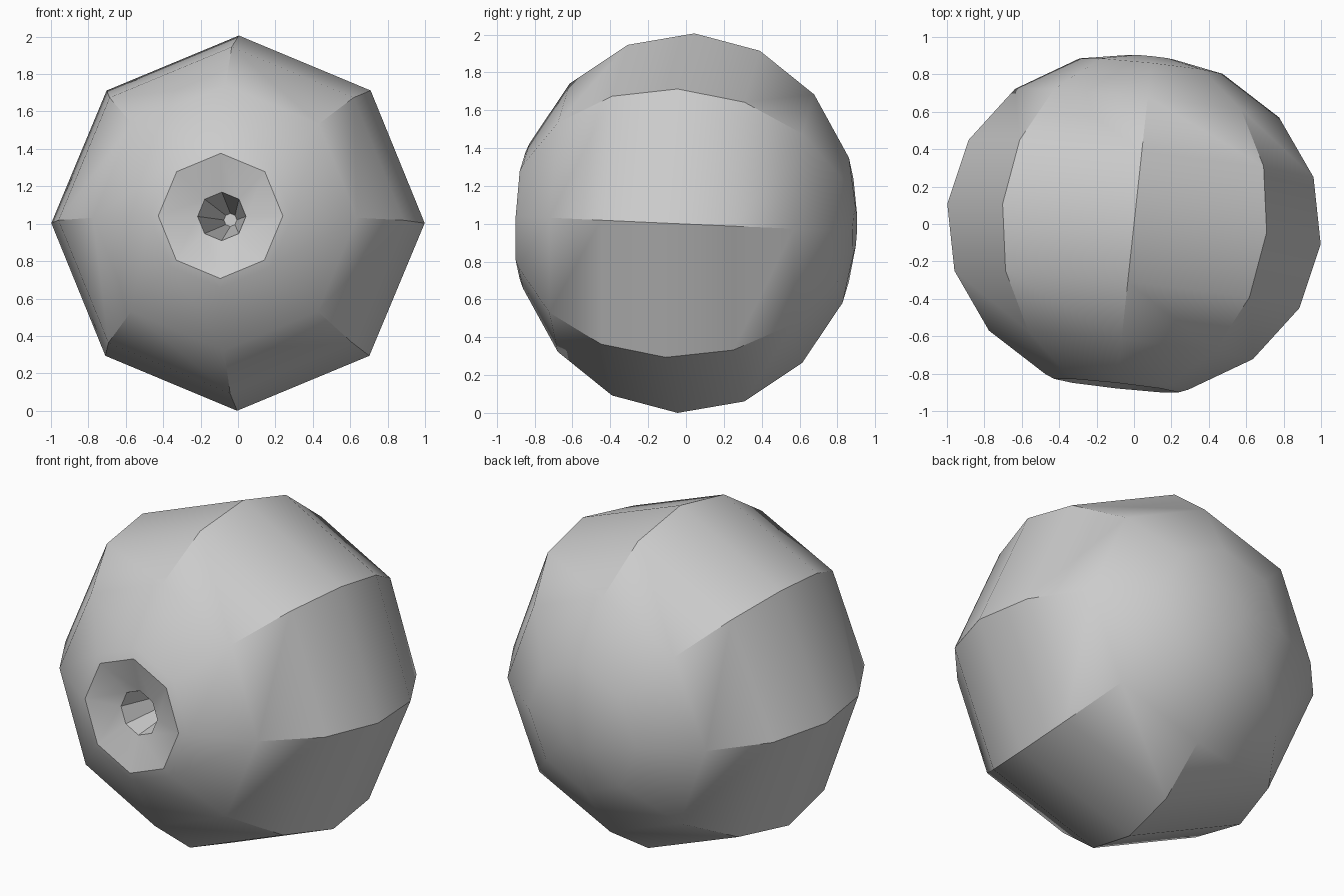
import bpy
import bmesh
import math
from mathutils import Matrix, Vector

cube = bpy.data.objects.get("Cube")
if cube:
    bpy.data.objects.remove(cube, do_unlink=True)

SIDES = 8
RADIUS = 1.004
DEPTH = 0.92   # squash along the bore axis

grey = bpy.data.materials.new("plain_grey")
grey.use_nodes = True
colour = (0.6, 0.6, 0.6, 1)
grey.diffuse_color = colour
grey.node_tree.nodes["Principled BSDF"].inputs["Base Color"].default_value = colour

# Profile as (axial, radius): tapered bore, dished front rim, round shell, flat back
profile = [(-0.38, 0.035), (-0.81, 0.13), (-0.87, 0.335)]
for step in range(-3, 4):
    angle = step * math.pi / 8
    profile.append((DEPTH * math.sin(angle), RADIUS * math.cos(angle)))
profile.append((0.898, 0.117))

# Turn the profile around the y axis
bm = bmesh.new()
rings = []
for axial, radius in profile:
    ring = []
    for i in range(SIDES):
        a = math.tau * i / SIDES
        ring.append(bm.verts.new((radius * math.cos(a), axial, radius * math.sin(a))))
    rings.append(ring)
for low, high in zip(rings, rings[1:]):
    for i in range(SIDES):
        j = (i + 1) % SIDES
        bm.faces.new((low[i], low[j], high[j], high[i]))
bm.faces.new(rings[0])
bm.faces.new(rings[-1])
bmesh.ops.recalc_face_normals(bm, faces=bm.faces)

# Lean the whole body a little off the y axis
axis = Vector((0.108, 1, -0.045)).normalized()
side = Vector((1, -0.108, 0)).normalized()
up = side.cross(axis).normalized()
tilt = Matrix((side, axis, up)).transposed().to_4x4()
bmesh.ops.transform(bm, matrix=Matrix.Translation((0, 0, RADIUS * up.z)) @ tilt,
                    verts=bm.verts)

mesh = bpy.data.meshes.new("bored_ball")
bm.to_mesh(mesh)
bm.free()
mesh.materials.append(grey)
ball = bpy.data.objects.new("bored_ball", mesh)
bpy.context.collection.objects.link(ball)

# Smooth along the shell, crisp along the lengthwise ridges
bpy.ops.object.select_all(action="DESELECT")
ball.select_set(True)
bpy.context.view_layer.objects.active = ball
bpy.ops.object.shade_smooth_by_angle(angle=math.radians(30))
